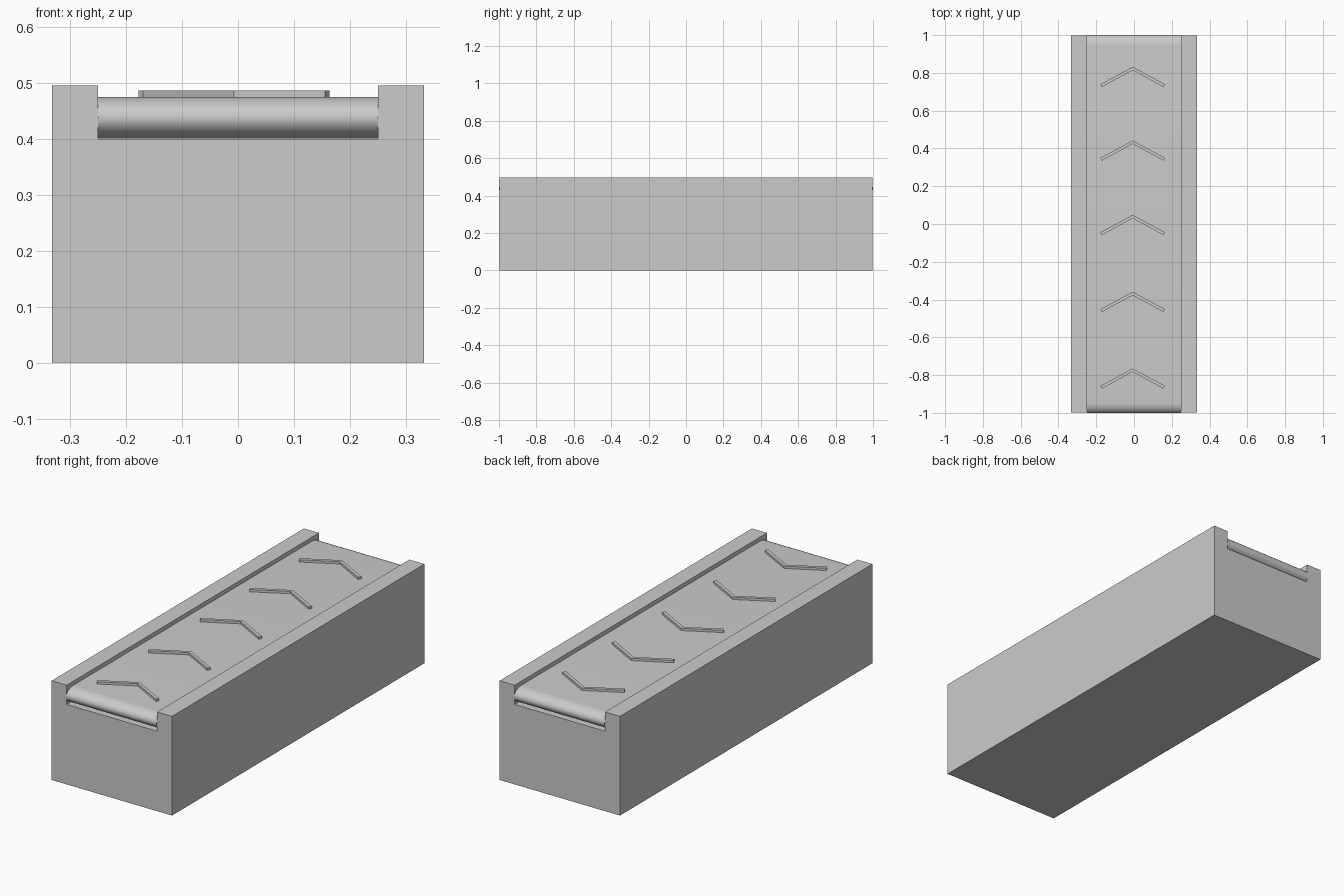
import bpy, bmesh, math
from mathutils import Vector

if "Cube" in bpy.data.objects:
    bpy.data.objects.remove(bpy.data.objects["Cube"])


def extrude(name, pts, direction):
    """Closed prism from a planar outline and an extrusion vector."""
    bm = bmesh.new()
    face = bm.faces.new([bm.verts.new(p) for p in pts])
    res = bmesh.ops.extrude_face_region(bm, geom=[face], use_keep_orig=True)
    verts = [v for v in res["geom"] if isinstance(v, bmesh.types.BMVert)]
    bmesh.ops.translate(bm, verts=verts, vec=Vector(direction))
    bmesh.ops.recalc_face_normals(bm, faces=bm.faces[:])
    mesh = bpy.data.meshes.new(name)
    bm.to_mesh(mesh)
    bm.free()
    obj = bpy.data.objects.new(name, mesh)
    bpy.context.collection.objects.link(obj)
    return obj


# Frame: solid base with a raised rail on each side
W, IN, H, FLOOR, L = 0.333, 0.25, 0.496, 0.40, 0.997
half = [(W, 0), (W, H), (IN, H), (IN, FLOOR)]
outline = half + [(-x, z) for x, z in reversed(half)]
extrude("conveyor_frame", [(x, -L, z) for x, z in outline], (0, 2 * L, 0))

# Belt: long loop with rounded ends lying between the rails
RY, RZ, CZ, END, N = 0.055, 0.0375, 0.438, 1.0, 16
loop = []
for side in (1, -1):
    for i in range(N + 1):
        a = math.pi / 2 - math.pi * i / N
        loop.append((-IN, side * (END - RY + RY * math.cos(a)),
                     CZ + side * RZ * math.sin(a)))
belt = extrude("belt", loop, (2 * IN, 0, 0))
bpy.context.view_layer.objects.active = belt
belt.select_set(True)
bpy.ops.object.shade_smooth_by_angle(angle=math.radians(35))

# Raised chevrons along the belt, pointing to the back
arm = [(0.171, -0.092), (0.163, -0.107), (0, -0.018)]
chevron = [(0, 0)] + arm + [(-x, y) for x, y in reversed(arm[:2])]
for i, y0 in enumerate((-0.765, -0.359, 0.048, 0.442, 0.832)):
    extrude(f"chevron_{i + 1}",
            [(x - 0.007, y + y0, 0.465) for x, y in chevron], (0, 0, 0.022))
